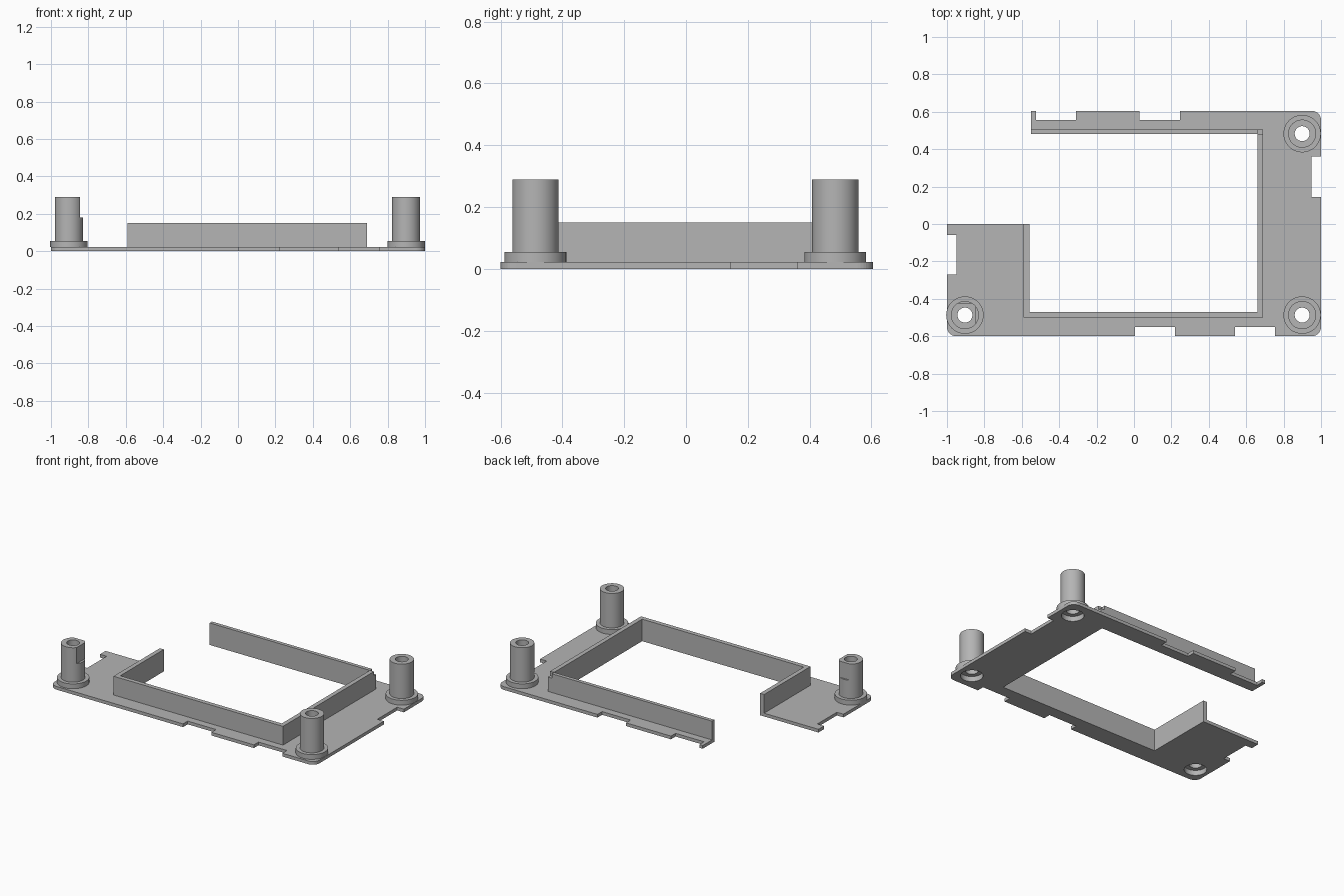
import bpy, bmesh, math
from mathutils import Vector

cube = bpy.data.objects.get("Cube")
if cube:
    bpy.data.objects.remove(cube, do_unlink=True)

BASE, FLANGE, WALL, TOP = 0.022, 0.055, 0.15, 0.29
HOLE, POST, RECESS, RIM = 0.04, 0.075, 0.07, 0.1

grey = bpy.data.materials.new("plain grey")
grey.use_nodes = True
colour = (0.46, 0.46, 0.46, 1)
grey.diffuse_color = colour
grey.node_tree.nodes["Principled BSDF"].inputs["Base Color"].default_value = colour


def finish(bm, name):
    bmesh.ops.recalc_face_normals(bm, faces=bm.faces[:])
    mesh = bpy.data.meshes.new(name)
    bm.to_mesh(mesh)
    bm.free()
    mesh.materials.append(grey)
    obj = bpy.data.objects.new(name, mesh)
    bpy.context.collection.objects.link(obj)
    return obj


def prism(name, outline, z0, z1):
    bm = bmesh.new()
    face = bm.faces.new([bm.verts.new((x, y, z0)) for x, y in outline])
    new = bmesh.ops.extrude_face_region(bm, geom=[face])["geom"]
    bmesh.ops.translate(bm, vec=(0, 0, z1 - z0),
                        verts=[v for v in new if isinstance(v, bmesh.types.BMVert)])
    return finish(bm, name)


def box(name, x0, x1, y0, y1, z0, z1):
    return prism(name, [(x0, y0), (x1, y0), (x1, y1), (x0, y1)], z0, z1)


def arc(cx, cy, r, start, sweep, steps):
    return [(cx + r * math.cos(math.radians(start + sweep * i / steps)),
             cy + r * math.sin(math.radians(start + sweep * i / steps)))
            for i in range(steps + 1)]


def activate(obj):
    bpy.ops.object.select_all(action='DESELECT')
    obj.select_set(True)
    bpy.context.view_layer.objects.active = obj


def cut(obj, cutter):
    activate(obj)
    mod = obj.modifiers.new("cut", 'BOOLEAN')
    mod.operation, mod.solver, mod.object = 'DIFFERENCE', 'EXACT', cutter
    bpy.ops.object.modifier_apply(modifier=mod.name)
    bpy.data.objects.remove(cutter, do_unlink=True)


def lathe(name, profile, x, y):
    bm = bmesh.new()
    verts = [bm.verts.new((r, 0, z)) for r, z in profile]
    edges = [bm.edges.new((v, verts[i - 1])) for i, v in enumerate(verts)]
    bmesh.ops.spin(bm, geom=verts + edges, cent=(0, 0, 0), axis=(0, 0, 1),
                   angle=math.tau, steps=48, use_duplicate=False)
    bmesh.ops.remove_doubles(bm, verts=bm.verts[:], dist=0.0001)
    bmesh.ops.translate(bm, verts=bm.verts[:], vec=Vector((x, y, 0)))
    return finish(bm, name)


# Base plate: open frame with rounded corners and edge notches
outline = arc(-0.95, -0.55, 0.05, 180, 90, 8)
outline += [(0.005, -0.6), (0.005, -0.55), (0.22, -0.55), (0.22, -0.6),
            (0.54, -0.6), (0.54, -0.55), (0.755, -0.55), (0.755, -0.6)]
outline += arc(0.95, -0.55, 0.05, 270, 90, 8)
outline += [(1, 0.145), (0.95, 0.145), (0.95, 0.36), (1, 0.36)]
outline += arc(0.95, 0.555, 0.05, 0, 90, 8)
outline += [(0.245, 0.605), (0.245, 0.555), (0.03, 0.555), (0.03, 0.605),
            (-0.31, 0.605), (-0.31, 0.555), (-0.525, 0.555), (-0.525, 0.605),
            (-0.55, 0.605), (-0.55, 0.48), (0.66, 0.48), (0.66, -0.47),
            (-0.56, -0.47), (-0.56, 0), (-1, 0),
            (-1, -0.06), (-0.95, -0.06), (-0.95, -0.27), (-1, -0.27)]
plate = prism("base_plate", outline, 0, BASE)

# Inner walls around the opening
wall_outline = [(-0.59, 0), (-0.59, -0.5), (0.69, -0.5), (0.69, 0.48),
                (0.66, 0.48), (0.66, -0.47), (-0.56, -0.47), (-0.56, 0)]
prism("inner_wall", wall_outline, BASE, WALL)
box("back_wall", -0.55, 0.66, 0.48, 0.505, BASE, WALL)
box("wall_corner", 0.66, 0.69, 0.48, 0.505, BASE, 0.12)

# Hollow posts with flanges and screw recesses underneath
profile = [(RECESS, BASE), (RIM, BASE), (RIM, FLANGE), (POST, FLANGE),
           (POST, TOP), (HOLE, TOP), (HOLE, 0.035), (RECESS, 0.035)]
places = {"front_right_post": (-0.904, -0.487),
          "front_left_post": (0.899, -0.487),
          "back_left_post": (0.899, 0.483)}
for name, (x, y) in places.items():
    post = lathe(name, profile, x, y)
    cut(plate, prism("hole_cutter", arc(x, y, RECESS, 0, 352.5, 47), -0.1, 0.1))
    if name == "front_right_post":
        # Two flats on the upper half of this post
        cut(post, box("flat_cutter", -0.845, -0.7, -0.7, -0.3, 0.18, 0.4))
        cut(post, box("flat_cutter", -1.1, -0.7, -0.423, -0.3, 0.18, 0.4))
    activate(post)
    bpy.ops.object.shade_smooth_by_angle(angle=math.radians(30))
